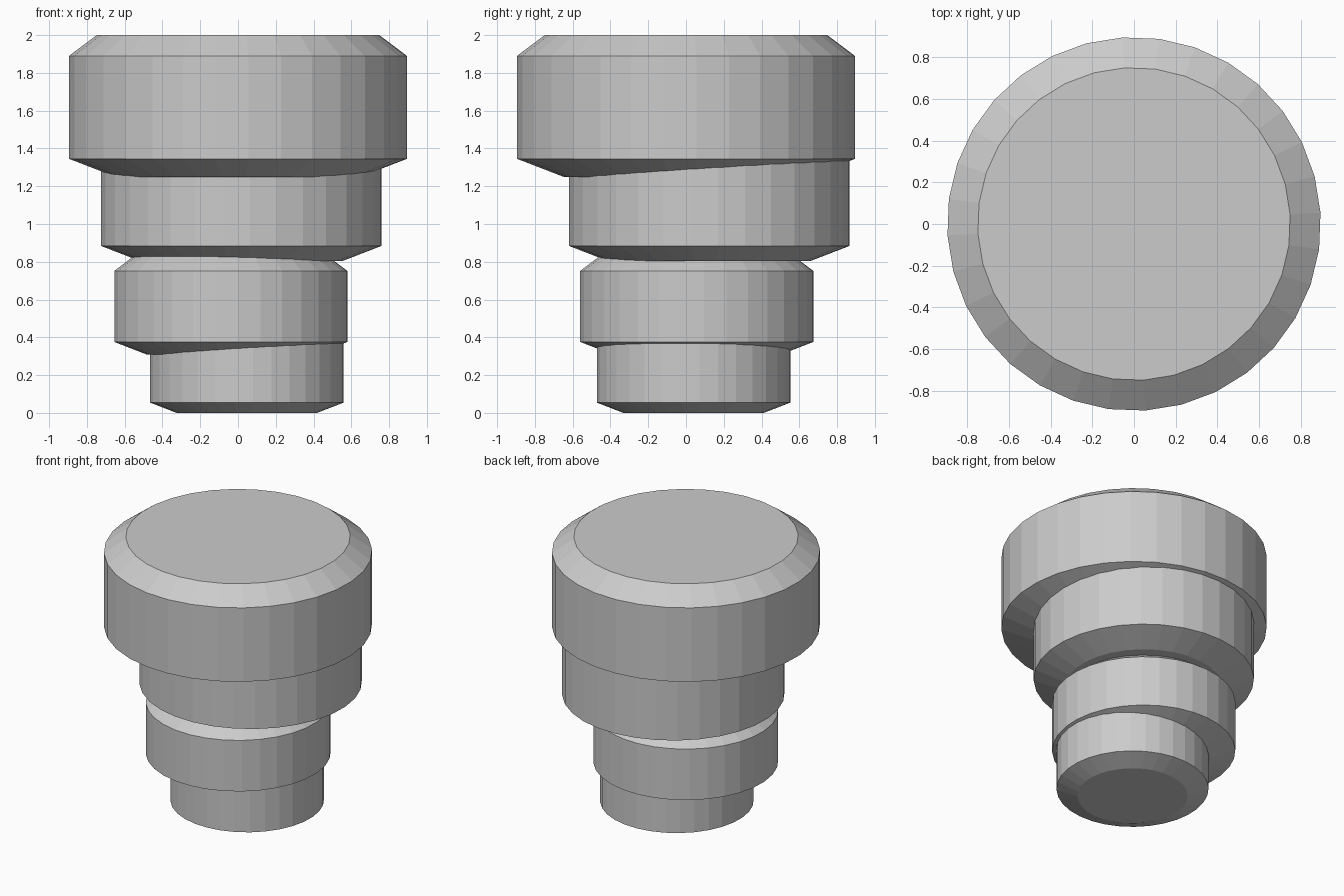
import bpy, bmesh
from math import cos, sin, tau, radians

if "Cube" in bpy.data.objects:
    bpy.data.objects.remove(bpy.data.objects["Cube"])

SIDES = 32
TURN = radians(3.5)
# Shared tier profile (radius, height) for a unit-scale tier: narrow foot, wall, bevelled rim
PROFILE = [(0.65, 0), (0.896, 0.095), (0.896, 0.64), (0.75, 0.75)]


def tier(name, x, y, z, scale):
    bm = bmesh.new()
    rings = []
    for r, h in PROFILE:
        rings.append([bm.verts.new((r * cos(TURN + tau * i / SIDES),
                                    r * sin(TURN + tau * i / SIDES), h))
                      for i in range(SIDES)])
    # Side walls between neighbouring rings
    for low, high in zip(rings, rings[1:]):
        for i in range(SIDES):
            j = (i + 1) % SIDES
            bm.faces.new((low[i], low[j], high[j], high[i]))
    # Flat caps
    bm.faces.new(rings[0][::-1])
    bm.faces.new(rings[-1])
    bmesh.ops.scale(bm, vec=(scale,) * 3, verts=bm.verts)
    mesh = bpy.data.meshes.new(name)
    bm.to_mesh(mesh)
    bm.free()
    obj = bpy.data.objects.new(name, mesh)
    obj.location = (x, y, z)
    bpy.context.collection.objects.link(obj)


# Four offset tiers, growing towards the top
tier("base_tier", 0.047, 0.04, 0.0, 0.573)
tier("lower_tier", -0.038, 0.057, 0.31, 0.69)
tier("upper_tier", 0.017, 0.123, 0.805, 0.83)
tier("top_tier", 0.0, 0.0, 1.25, 1.0)
